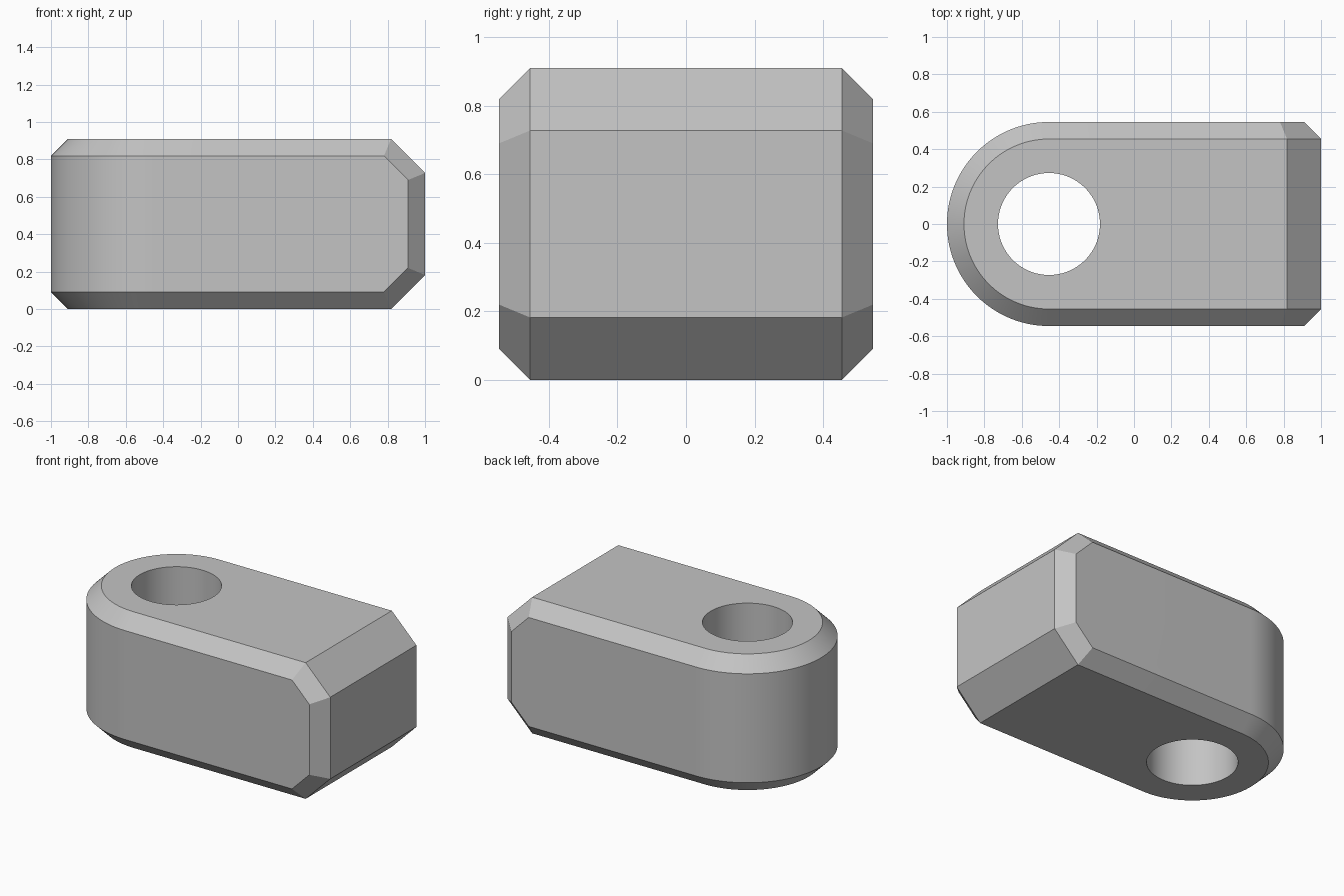
import bpy
import bmesh
from math import cos, sin, pi, tan, radians

if "Cube" in bpy.data.objects:
    bpy.data.objects.remove(bpy.data.objects["Cube"], do_unlink=True)

# Proportions, all multiples of one unit
U = 1 / 11
HEIGHT, HALF_WIDTH = 10 * U, 6 * U
CHAMFER, END_CHAMFER = U, 2 * U
EYE_X, EYE_RADIUS = -5 * U, 3 * U
ARC_STEPS = 64
MITRE = CHAMFER * tan(pi / 8)

grey = bpy.data.materials.new("plain grey")
grey.use_nodes = True
colour = (0.55, 0.55, 0.55, 1)
grey.diffuse_color = colour
grey.node_tree.nodes["Principled BSDF"].inputs["Base Color"].default_value = colour


def half_outline(bm, z_low):
    """Points of the lower half, placed at z_low and mirrored to the top."""
    points = []
    # Rounded end: a narrow rim and a wide rim one chamfer further in
    for inset, z in ((CHAMFER, 0), (0, CHAMFER)):
        radius = HALF_WIDTH - inset
        for i in range(ARC_STEPS + 1):
            a = pi / 2 + pi * i / ARC_STEPS
            points.append((EYE_X + radius * cos(a), radius * sin(a), z))
    # Square end: bevelled profile, inset again on the side faces
    for side in (-1, 1):
        inner, outer = side * (HALF_WIDTH - CHAMFER), side * HALF_WIDTH
        points += [(1 - END_CHAMFER, inner, 0), (1, inner, END_CHAMFER),
                   (1 - END_CHAMFER - MITRE, outer, CHAMFER),
                   (1 - CHAMFER, outer, END_CHAMFER + MITRE)]
    for x, y, z in points:
        bm.verts.new((x, y, abs(z_low - z)))


# Solid chamfered body
bm = bmesh.new()
for z_low in (0, HEIGHT):
    half_outline(bm, z_low)
bmesh.ops.convex_hull(bm, input=bm.verts[:])
bmesh.ops.dissolve_limit(bm, angle_limit=radians(0.3), verts=bm.verts[:], edges=bm.edges[:])
bmesh.ops.recalc_face_normals(bm, faces=bm.faces[:])
mesh = bpy.data.meshes.new("link_body")
bm.to_mesh(mesh)
bm.free()
mesh.materials.append(grey)
body = bpy.data.objects.new("link_body", mesh)
bpy.context.collection.objects.link(body)

# Round through hole
bpy.ops.mesh.primitive_cylinder_add(vertices=96, radius=EYE_RADIUS, depth=2 * HEIGHT,
                                    location=(EYE_X, 0, HEIGHT / 2))
cutter = bpy.context.object
cutter.name = "hole_cutter"
cutter.hide_render = True
cutter.data.materials.append(grey)

bpy.ops.object.select_all(action="DESELECT")
body.select_set(True)
bpy.context.view_layer.objects.active = body
cut = body.modifiers.new("hole", "BOOLEAN")
cut.operation = "DIFFERENCE"
cut.solver = "EXACT"
cut.object = cutter
bpy.ops.object.modifier_apply(modifier=cut.name)
bpy.data.objects.remove(cutter, do_unlink=True)

bpy.ops.object.shade_smooth_by_angle(angle=radians(20))
